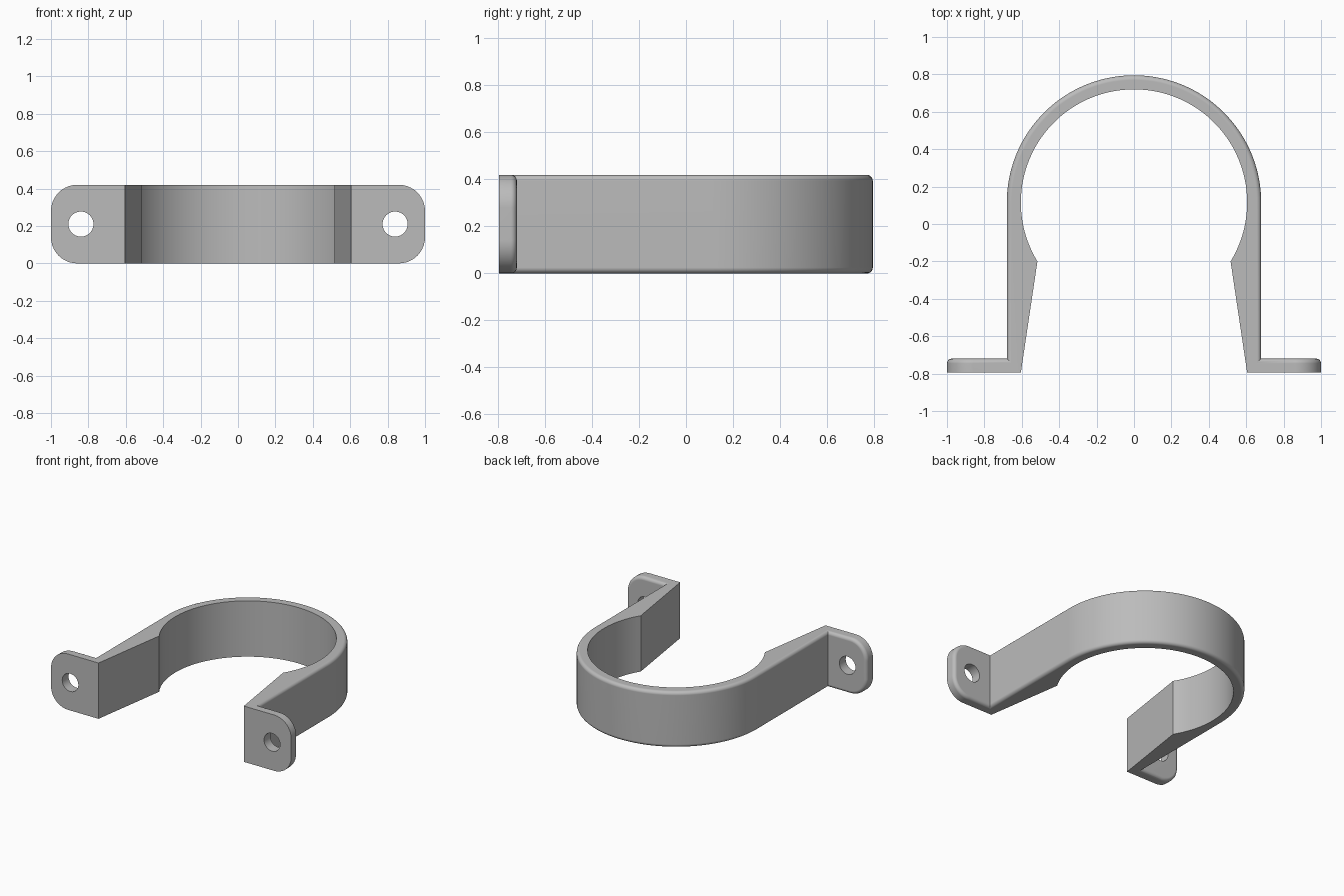
import bpy, bmesh
from math import pi, sin, cos, radians

if "Cube" in bpy.data.objects:
    bpy.data.objects.remove(bpy.data.objects["Cube"])

HEIGHT = 0.42
CENTRE_Y = 0.115              # centre of the round part
R_OUT, R_IN = 0.68, 0.605
FRONT, TAB_BACK = -0.795, -0.72
LIP = 0.548                   # angle where the inner arc ends, below the centre
STEPS = 72

grey = bpy.data.materials.new("light grey")
grey.use_nodes = True
colour = (0.5, 0.5, 0.5, 1)
grey.diffuse_color = colour
grey.node_tree.nodes["Principled BSDF"].inputs["Base Color"].default_value = colour


def arc(radius, start, end):
    angles = [start + (end - start) * i / STEPS for i in range(STEPS + 1)]
    return [(radius * cos(a), CENTRE_Y + radius * sin(a)) for a in angles]


def near(a, b):
    return abs(a - b) < 1e-4


# Plan outline: right tab, outer arc, left tab, inner arc
right_tab = [(R_IN, FRONT), (1, FRONT), (1, TAB_BACK), (R_OUT, TAB_BACK)]
left_tab = [(-x, y) for x, y in reversed(right_tab)]
outline = right_tab + arc(R_OUT, 0, pi) + left_tab + arc(R_IN, pi + LIP, -LIP)

bm = bmesh.new()
base = bm.faces.new([bm.verts.new((x, y, 0)) for x, y in outline])
solid = bmesh.ops.extrude_face_region(bm, geom=[base])
bmesh.ops.translate(bm, vec=(0, 0, HEIGHT),
                    verts=[v for v in solid["geom"] if isinstance(v, bmesh.types.BMVert)])
bmesh.ops.recalc_face_normals(bm, faces=bm.faces)

# Large round corners on the tabs
corners = [e for e in bm.edges
           if all(near(abs(v.co.x), 1) for v in e.verts)
           and near(e.verts[0].co.z, e.verts[1].co.z)]
bmesh.ops.bevel(bm, geom=corners, offset=0.14, segments=10, profile=0.5,
                affect='EDGES', clamp_overlap=True)


# Soft edge along the outer wall and around the back of each tab
def on_outer_wall(v):
    x, y = v.co.x, v.co.y
    if y > CENTRE_Y:
        return near((x * x + (y - CENTRE_Y) ** 2) ** 0.5, R_OUT)
    return near(abs(x), R_OUT) and y > TAB_BACK - 1e-4


def is_soft(e):
    a, b = e.verts
    tab = all(near(v.co.y, TAB_BACK) and abs(v.co.x) > R_OUT - 1e-4 for v in e.verts)
    inside_corner = near(abs(a.co.x), R_OUT) and near(abs(b.co.x), R_OUT)
    rim = near(a.co.z, b.co.z) and on_outer_wall(a) and on_outer_wall(b)
    return rim or (tab and not inside_corner)


bmesh.ops.bevel(bm, geom=[e for e in bm.edges if is_soft(e)], offset=0.025,
                segments=5, profile=0.5, affect='EDGES', clamp_overlap=True)
bmesh.ops.recalc_face_normals(bm, faces=bm.faces)

mesh = bpy.data.meshes.new("pipe_clamp")
bm.to_mesh(mesh)
bm.free()
mesh.materials.append(grey)
clamp = bpy.data.objects.new("pipe_clamp", mesh)
bpy.context.collection.objects.link(clamp)

# Screw holes through both tabs
for side, name in ((1, "left"), (-1, "right")):
    bpy.ops.mesh.primitive_cylinder_add(vertices=40, radius=0.067, depth=0.3,
                                        location=(side * 0.84, -0.757, HEIGHT / 2),
                                        rotation=(pi / 2, 0, 0))
    cutter = bpy.context.object
    cutter.name = name + "_hole_cutter"
    cutter.data.materials.append(grey)
    cutter.hide_render = True
    bpy.ops.object.select_all(action='DESELECT')
    clamp.select_set(True)
    bpy.context.view_layer.objects.active = clamp
    cut = clamp.modifiers.new(name + "_hole", 'BOOLEAN')
    cut.operation, cut.solver, cut.object = 'DIFFERENCE', 'EXACT', cutter
    bpy.ops.object.modifier_apply(modifier=cut.name)
    bpy.data.objects.remove(cutter)

bpy.ops.object.shade_smooth_by_angle(angle=radians(30))
flat = clamp.modifiers.new("weighted_normals", 'WEIGHTED_NORMAL')
flat.keep_sharp = True
